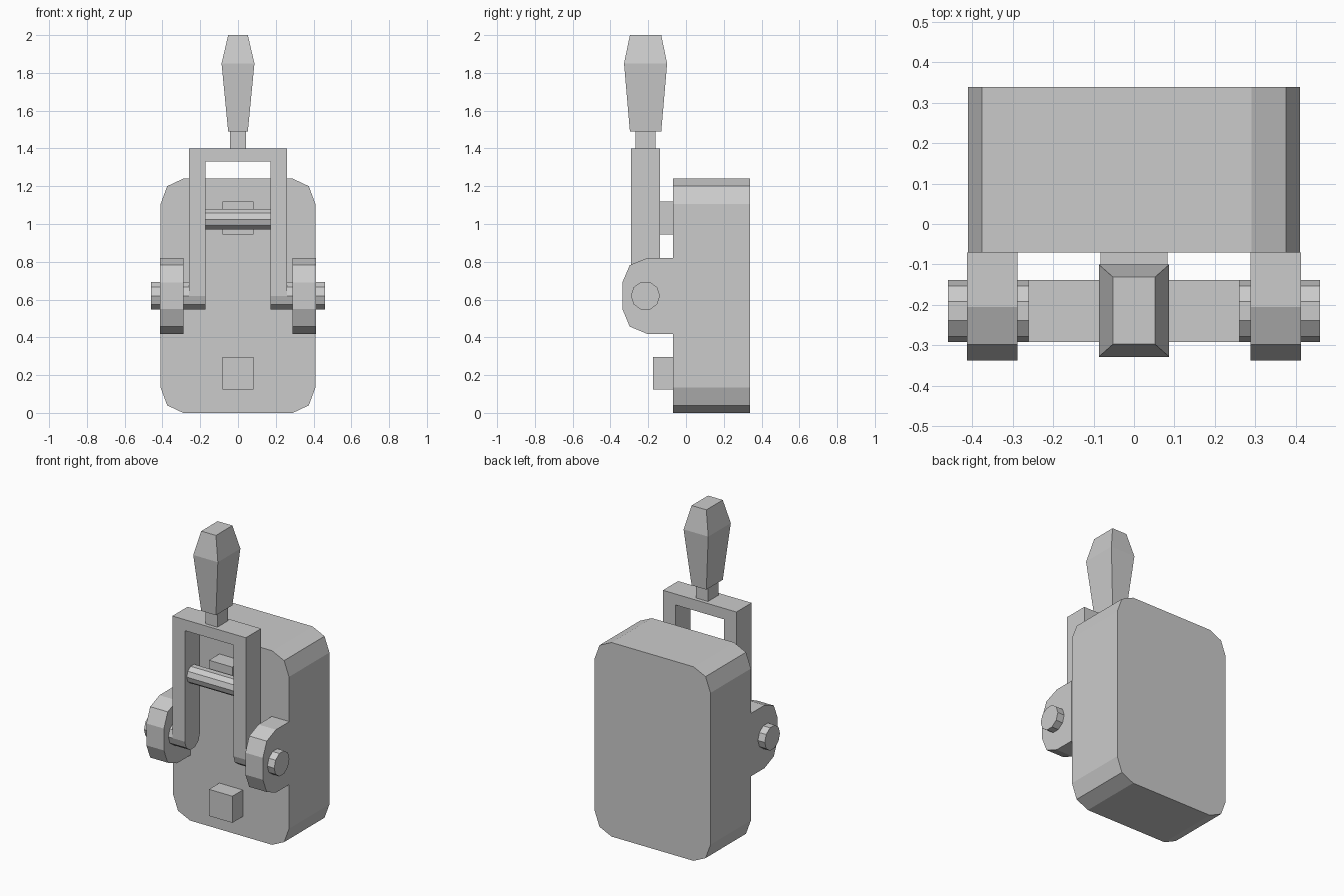
import bpy, bmesh, math

if "Cube" in bpy.data.objects:
    bpy.data.objects.remove(bpy.data.objects["Cube"])


def make(name, rings):
    """Skin a stack of equally sized vertex rings and cap both ends."""
    bm = bmesh.new()
    loops = [[bm.verts.new(p) for p in ring] for ring in rings]
    n = len(loops[0])
    for a, b in zip(loops, loops[1:]):
        for i in range(n):
            j = (i + 1) % n
            bm.faces.new((a[i], a[j], b[j], b[i]))
    bm.faces.new(loops[0])
    bm.faces.new(loops[-1])
    bmesh.ops.recalc_face_normals(bm, faces=bm.faces)
    mesh = bpy.data.meshes.new(name)
    bm.to_mesh(mesh)
    bm.free()
    obj = bpy.data.objects.new(name, mesh)
    bpy.context.collection.objects.link(obj)
    return obj


def along_x(name, profile, x0, x1):
    return make(name, [[(x, y, z) for y, z in profile] for x in (x0, x1)])


def rect(hx, y0, y1, z):
    return [(-hx, y0, z), (hx, y0, z), (hx, y1, z), (-hx, y1, z)]


def box(name, hx, y0, y1, z0, z1):
    return make(name, [rect(hx, y0, y1, z0), rect(hx, y0, y1, z1)])


def arc(cy, cz, r, start, count):
    """Points of a ten-sided circle in the YZ plane."""
    return [(cy + r * math.cos(math.radians(start + 36 * i)),
             cz + r * math.sin(math.radians(start + 36 * i))) for i in range(count)]


# Switch housing with clipped corners
half = [(0.29, 0), (0.375, 0.04), (0.41, 0.135),
        (0.41, 1.105), (0.375, 1.2), (0.29, 1.24)]
outline = half + [(-x, z) for x, z in reversed(half)]
make("housing", [[(x, y, z) for x, z in outline] for y in (-0.07, 0.338)])

# Contact blocks on the front face
box("upper_contact", 0.083, -0.175, -0.07, 0.945, 1.12)
box("lower_contact", 0.083, -0.175, -0.07, 0.125, 0.295)

# Hinge lugs, pivot pins and fork arms on both sides
PY, PZ, PR = -0.215, 0.62, 0.077
lug = [(-0.07, 0.82), (-0.205, 0.82), (-0.298, 0.782), (-0.337, 0.69),
       (-0.337, 0.55), (-0.298, 0.457), (-0.205, 0.418), (-0.07, 0.418)]
arm = arc(PY, PZ, PR, 180, 6) + [(PY + PR, 1.4), (PY - PR, 1.4)]
for side, s in (("left", -1), ("right", 1)):
    along_x(side + "_lug", lug, s * 0.288, s * 0.412)
    along_x(side + "_pivot_pin", arc(PY, PZ, PR, 0, 10), s * 0.26, s * 0.46)
    along_x(side + "_arm", arm, s * 0.172, s * 0.26)

# Fork bridge and contact bar
box("fork_bridge", 0.172, PY - PR, PY + PR, 1.33, 1.4)
along_x("contact_bar", arc(PY, 1.025, 0.057, 0, 10), -0.172, 0.172)

# Handle neck and faceted grip
box("handle_neck", 0.042, -0.268, -0.162, 1.4, 1.49)
make("handle_grip", [rect(0.052, -0.297, -0.131, 1.49),
                     rect(0.087, -0.328, -0.1, 1.85),
                     rect(0.052, -0.297, -0.131, 2.0)])
